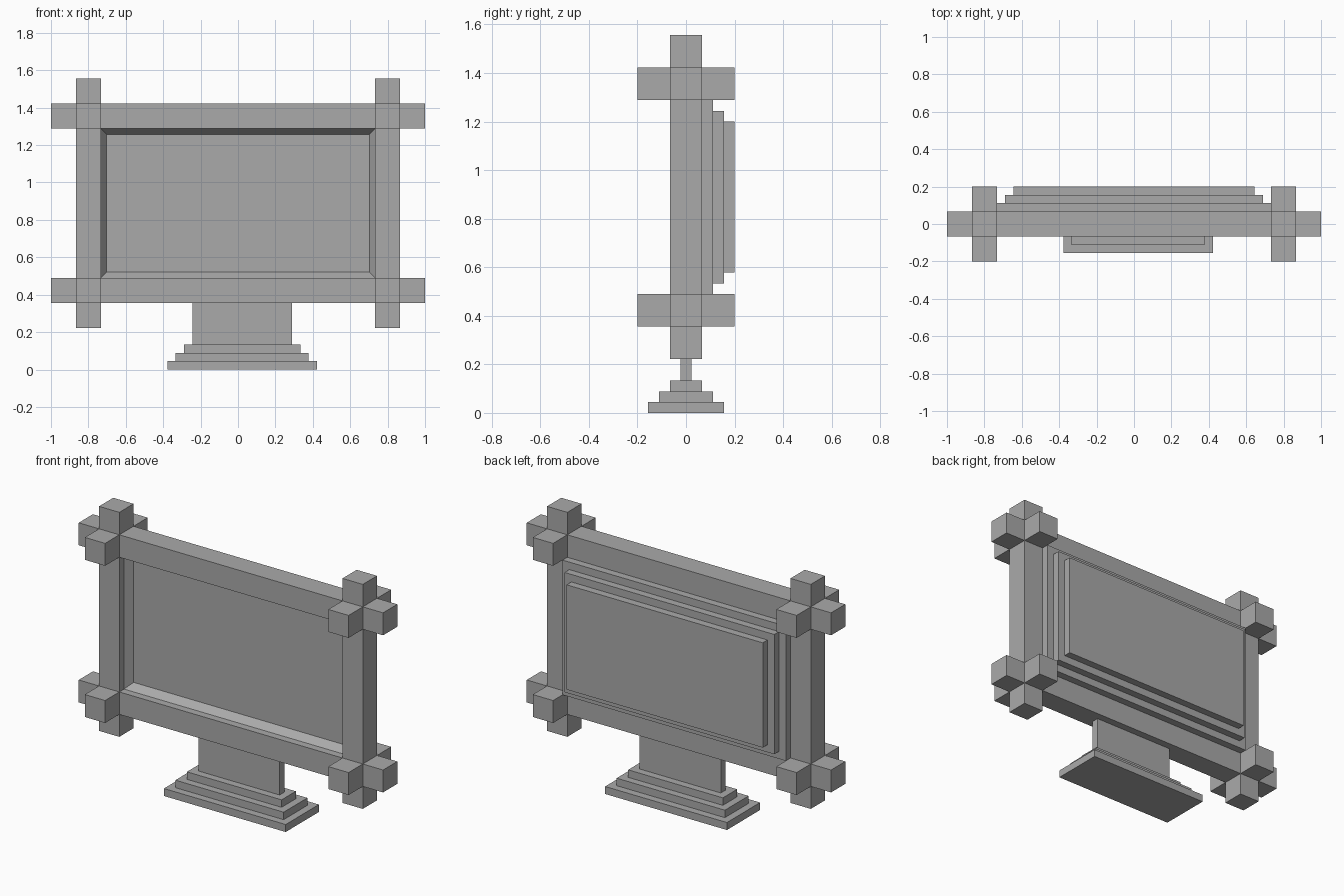
import bpy
import bmesh
from mathutils import Vector

U = 2 / 45  # the design sits on a regular unit grid

old = bpy.data.objects.get("Cube")
if old:
    bpy.data.objects.remove(old, do_unlink=True)

grey = bpy.data.materials.new("plain grey")
grey.use_nodes = True
grey.diffuse_color = (0.4, 0.4, 0.4, 1)
grey.node_tree.nodes["Principled BSDF"].inputs["Base Color"].default_value = (0.4, 0.4, 0.4, 1)


def block(name, x, y, z, recess=0):
    """Box between (low, high) grid limits; recess sinks a bordered front face."""
    bm = bmesh.new()
    bmesh.ops.create_cube(bm, size=1)
    for v in bm.verts:
        v.co = Vector([(lo + hi) / 2 + c * (hi - lo)
                       for c, (lo, hi) in zip(v.co, (x, y, z))]) * U
    bm.normal_update()
    if recess:
        front = min(bm.faces, key=lambda f: f.calc_center_median().y)
        bmesh.ops.inset_region(bm, faces=[front], thickness=U)
        for v in front.verts:
            v.co.y += recess * U
    mesh = bpy.data.meshes.new(name)
    bm.to_mesh(mesh)
    bm.free()
    mesh.materials.append(grey)
    obj = bpy.data.objects.new(name, mesh)
    bpy.context.collection.objects.link(obj)
    return obj


# Frame: horizontal beams, upright posts and pegs through each crossing
thick = (-1.5, 1.5)
beams = {"lower": (8, 11), "upper": (29, 32)}
posts = {"right": (-19.5, -16.5), "left": (16.5, 19.5)}
for level, z in beams.items():
    block(level + "_beam", (-22.5, 22.5), thick, z)
for side, x in posts.items():
    block(side + "_post", x, thick, (5, 35))
    for level, z in beams.items():
        block(f"{level}_{side}_peg", x, (-4.5, 4.5), z)

# Screen with a recessed front, and stepped housing on the back
block("screen_panel", (-16.5, 16.5), (-0.5, 2.5), (11, 29), recess=1)
for i, name in enumerate(("inner_back_panel", "outer_back_panel")):
    w = 15.5 - i
    block(name, (-w, w), (2.5 + i, 3.5 + i), (12 + i, 28 - i))

# Stand: slightly off-centre neck on a three-step base
block("stand_neck", (-5.5, 6.5), (-0.5, 0.5), (3, 8))
for i in range(3):
    block(f"base_step_{i + 1}", (i - 8.5, 9.5 - i), (i - 3.5, 3.5 - i), (i, i + 1))
